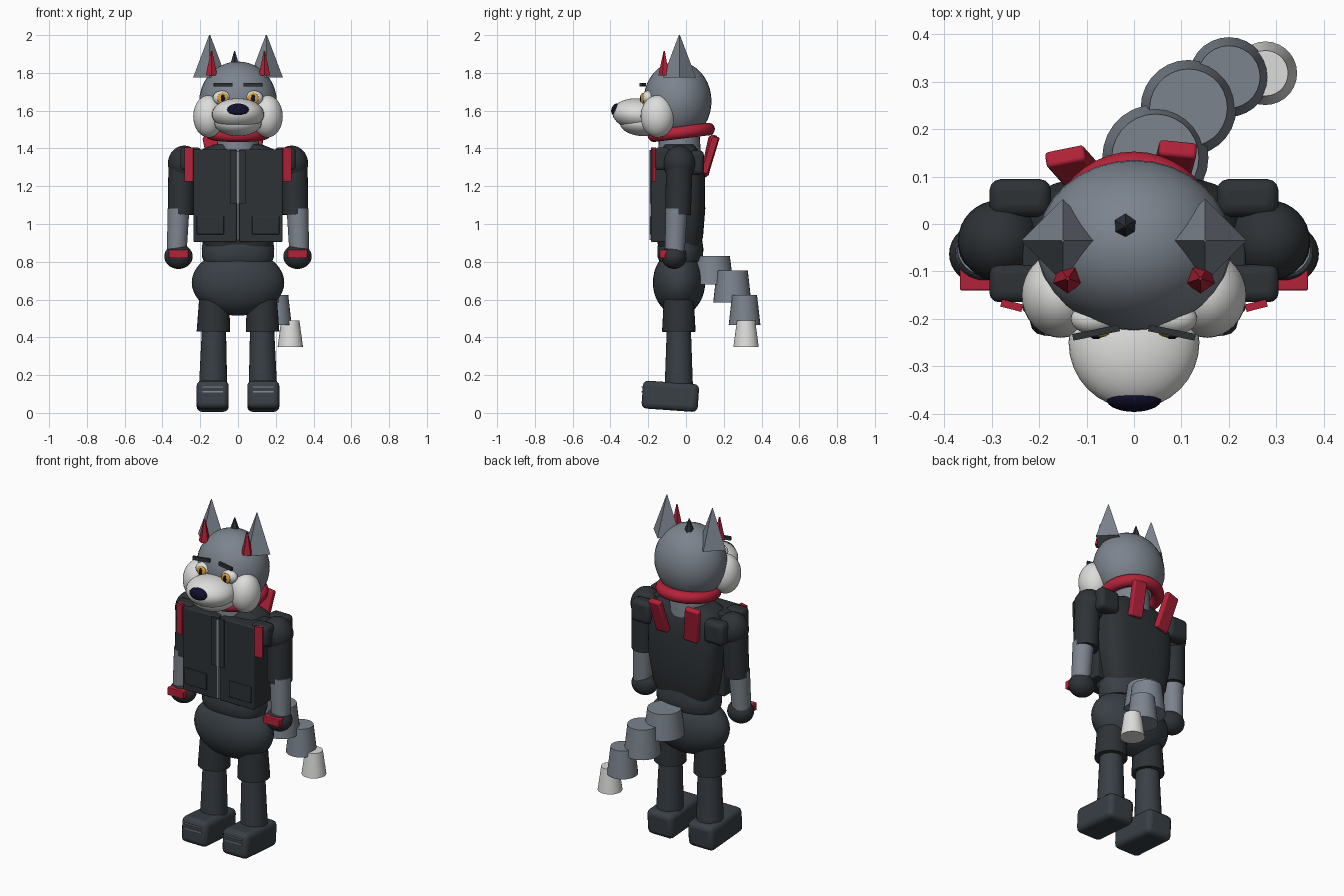
import bpy
import bmesh
from math import sin, cos, pi, copysign
from mathutils import Vector, Euler

cube = bpy.data.objects.get("Cube")
if cube:
    bpy.data.objects.remove(cube, do_unlink=True)


def material(name, r, g, b):
    m = bpy.data.materials.new(name)
    m.use_nodes = True
    m.diffuse_color = (r, g, b, 1)
    bsdf = m.node_tree.nodes["Principled BSDF"]
    bsdf.inputs["Base Color"].default_value = (r, g, b, 1)
    bsdf.inputs["Roughness"].default_value = 0.8
    return m


GREY = material("fur grey", 0.2, 0.23, 0.27)
WHITE = material("fur white", 0.72, 0.72, 0.71)
JACKET = material("jacket charcoal", 0.027, 0.032, 0.037)
CLOTH = material("trouser slate", 0.04, 0.05, 0.06)
RED = material("scarf red", 0.45, 0.016, 0.04)
AMBER = material("eye amber", 0.75, 0.36, 0.04)
BLACK = material("nose black", 0.005, 0.005, 0.025)
METAL = material("zip grey", 0.25, 0.27, 0.29)


def finish(name, mat, smooth=True):
    ob = bpy.context.object
    ob.name = name
    ob.data.materials.append(mat)
    if smooth:
        bpy.ops.object.shade_smooth_by_angle(angle=0.7)
    return ob


def ball(name, mat, loc, radii, rot=(0, 0, 0)):
    bpy.ops.mesh.primitive_uv_sphere_add(segments=32, ring_count=20, location=loc, rotation=rot)
    bpy.context.object.scale = radii
    return finish(name, mat)


def box(name, mat, loc, size, rot=(0, 0, 0), bevel=0.0):
    bpy.ops.mesh.primitive_cube_add(size=1, location=loc, rotation=rot)
    ob = bpy.context.object
    ob.scale = size
    bpy.ops.object.transform_apply(location=False, rotation=False)
    if bevel:
        mod = ob.modifiers.new("round", "BEVEL")
        mod.width, mod.segments = bevel, 3
    return finish(name, mat, bevel > 0)


def limb(name, mat, bottom, top, r1, r2, sides=28, smooth=True, turn=0.0):
    """Tapered cylinder between two points."""
    a, b = Vector(bottom), Vector(top)
    rot = (b - a).to_track_quat("Z", "Y").to_euler()
    if turn:
        rot = Euler((0, 0, turn))
    bpy.ops.mesh.primitive_cone_add(vertices=sides, radius1=r1, radius2=r2,
                                    depth=(b - a).length, location=(a + b) / 2, rotation=rot)
    return finish(name, mat, smooth)


def loft(name, mat, rings, y, power, n=40):
    """Stack of rounded-square rings given as (half width, half depth, height)."""
    bm = bmesh.new()
    loops = []
    for rx, ry, z in rings:
        loop = []
        for i in range(n):
            c, s = cos(2 * pi * i / n), sin(2 * pi * i / n)
            loop.append(bm.verts.new((rx * copysign(abs(c) ** (2 / power), c),
                                      y + ry * copysign(abs(s) ** (2 / power), s), z)))
        loops.append(loop)
    for lo, hi in zip(loops, loops[1:]):
        for i in range(n):
            j = (i + 1) % n
            bm.faces.new((lo[i], lo[j], hi[j], hi[i]))
    bm.faces.new(loops[0][::-1])
    bm.faces.new(loops[-1])
    me = bpy.data.meshes.new(name)
    bm.to_mesh(me)
    bm.free()
    ob = bpy.data.objects.new(name, me)
    bpy.context.collection.objects.link(ob)
    bpy.ops.object.select_all(action="DESELECT")
    ob.select_set(True)
    bpy.context.view_layer.objects.active = ob
    return finish(name, mat)


# Head
ball("head", GREY, (0, -0.045, 1.65), (0.205, 0.18, 0.21))
ball("muzzle", WHITE, (0, -0.25, 1.58), (0.138, 0.14, 0.085), (-0.1, 0, 0))
ball("jaw", WHITE, (0, -0.22, 1.535), (0.125, 0.13, 0.07))
ball("nose", BLACK, (0, -0.37, 1.605), (0.058, 0.025, 0.034), (-0.35, 0, 0))
limb("hair_tuft", JACKET, (-0.018, -0.005, 1.84), (-0.018, -0.005, 1.915), 0.028, 0.003, 6, False)

# Neck, scarf
limb("neck", GREY, (0, -0.035, 1.36), (0, -0.035, 1.5), 0.115, 0.105)
bpy.ops.mesh.primitive_torus_add(major_segments=40, minor_segments=14, major_radius=0.145,
                                 minor_radius=0.034, location=(0, -0.025, 1.485),
                                 rotation=(0.12, 0, 0))
finish("scarf_ring", RED)
box("scarf_tail_long", RED, (-0.125, 0.12, 1.36), (0.085, 0.035, 0.22), (-0.25, -0.15, 0.2), 0.008)
box("scarf_tail_short", RED, (0.085, 0.13, 1.365), (0.08, 0.035, 0.2), (-0.3, 0.05, -0.1), 0.008)

# Torso and hips
loft("jacket_body", JACKET, [(0.175, 0.11, 0.88), (0.2, 0.125, 0.93), (0.225, 0.137, 1.08),
                             (0.232, 0.135, 1.25), (0.225, 0.12, 1.34), (0.19, 0.095, 1.395),
                             (0.13, 0.08, 1.42)], -0.035, 3.4)
loft("waistband", CLOTH, [(0.18, 0.11, 0.8), (0.19, 0.12, 0.825), (0.192, 0.122, 0.87),
                          (0.185, 0.115, 0.92)], -0.03, 2.3)
ball("hips", CLOTH, (0, -0.037, 0.69), (0.245, 0.138, 0.175))
box("zip", METAL, (0, -0.185, 1.15), (0.012, 0.014, 0.47))

for side, s in (("left", 1), ("right", -1)):
    def p(x, y, z):
        return (s * x, y, z)

    # Face
    ball(side + "_cheek", WHITE, p(0.155, -0.15, 1.57), (0.082, 0.09, 0.112))
    ball(side + "_eyeball", WHITE, p(0.085, -0.2, 1.668), (0.048, 0.033, 0.038))
    ball(side + "_iris", AMBER, p(0.08, -0.228, 1.665), (0.029, 0.012, 0.03))
    ball(side + "_pupil", BLACK, p(0.08, -0.237, 1.665), (0.011, 0.006, 0.021))
    box(side + "_brow", JACKET, p(0.08, -0.229, 1.737), (0.1, 0.014, 0.02), (0, 0, -s * 0.2))

    # Ears
    limb(side + "_ear", GREY, p(0.15, -0.035, 1.775), p(0.15, -0.035, 2.0), 0.088, 0.003, 4, False, 0.001)
    limb(side + "_inner_ear", RED, p(0.14, -0.115, 1.785), p(0.14, -0.115, 1.915), 0.032, 0.004, 5, False)

    # Jacket fronts, lapels and pockets
    box(side + "_jacket_front", JACKET, p(0.121, -0.105, 1.15), (0.228, 0.16, 0.49), bevel=0.006)
    box(side + "_lapel", JACKET, p(0.024, -0.187, 1.25), (0.036, 0.012, 0.285))
    box(side + "_pocket", JACKET, p(0.147, -0.187, 0.993), (0.145, 0.014, 0.095), bevel=0.004)

    # Shoulders and arms
    ball(side + "_shoulder", JACKET, p(0.285, -0.035, 1.32), (0.086, 0.085, 0.095))
    box(side + "_back_pad", JACKET, p(0.24, 0.055, 1.325), (0.13, 0.08, 0.13), bevel=0.025)
    box(side + "_front_pad", JACKET, p(0.25, -0.125, 1.345), (0.11, 0.08, 0.12), bevel=0.02)
    box(side + "_red_strap", RED, p(0.258, -0.172, 1.315), (0.046, 0.016, 0.18), (0, 0, s * 0.25))
    limb(side + "_sleeve", JACKET, p(0.304, -0.042, 1.05), p(0.298, -0.035, 1.34), 0.068, 0.07)
    limb(side + "_forearm", GREY, p(0.325, -0.06, 0.83), p(0.315, -0.05, 1.08), 0.052, 0.058)
    ball(side + "_hand", JACKET, p(0.315, -0.063, 0.828), (0.075, 0.067, 0.066))
    box(side + "_cuff", RED, p(0.315, -0.115, 0.842), (0.105, 0.05, 0.045), bevel=0.004)

    # Legs and boots
    limb(side + "_thigh", JACKET, p(0.13, -0.038, 0.43), p(0.125, -0.038, 0.68), 0.089, 0.075)
    limb(side + "_shin", CLOTH, p(0.132, -0.038, 0.13), p(0.127, -0.038, 0.47), 0.075, 0.063)
    box(side + "_boot", CLOTH, p(0.134, -0.083, 0.088), (0.17, 0.298, 0.148), (-0.07, 0, 0), 0.028)
    for z in (0.112, 0.138):
        box(side + "_lace", METAL, p(0.134, -0.232, z), (0.11, 0.008, 0.006))

# Tail, from root to tip
for name, mat, (x, y), (z0, z1), r0, r1 in (
        ("tail_root", GREY, (0.045, 0.14), (0.68, 0.83), 0.112, 0.092),
        ("tail_upper", GREY, (0.115, 0.245), (0.585, 0.755), 0.101, 0.082),
        ("tail_lower", GREY, (0.2, 0.31), (0.465, 0.625), 0.084, 0.066),
        ("tail_tip", WHITE, (0.277, 0.318), (0.35, 0.49), 0.067, 0.048)):
    limb(name, mat, (x, y, z0), (x, y, z1), r0, r1)
